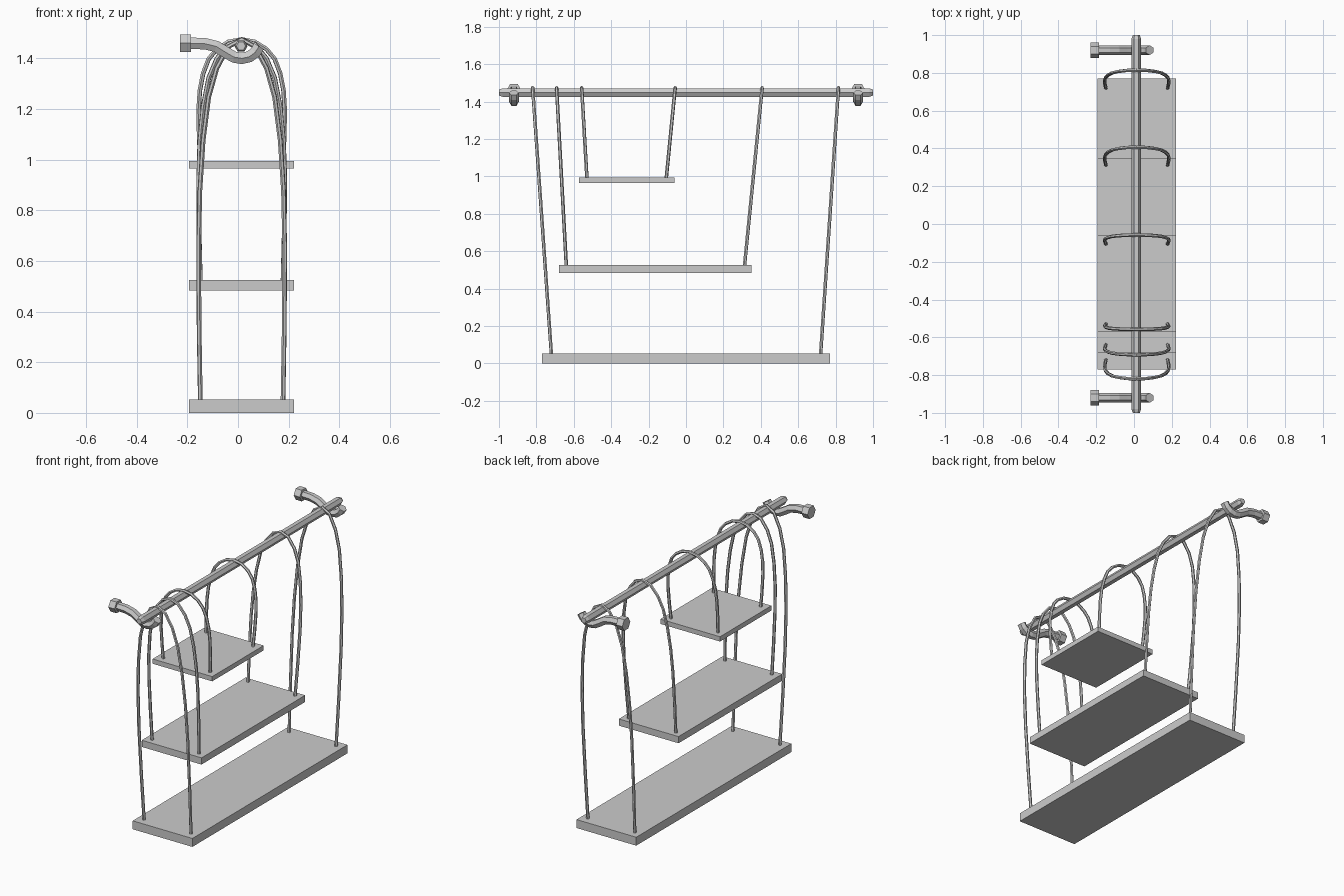
import bpy
from math import pi

if "Cube" in bpy.data.objects:
    bpy.data.objects.remove(bpy.data.objects["Cube"])

CX = 0.0145  # centre line of the shelves and ropes


def board(name, y0, y1, z0, z1):
    bpy.ops.mesh.primitive_cube_add(size=1, location=(CX, (y0 + y1) / 2, (z0 + z1) / 2))
    ob = bpy.context.object
    ob.name = name
    ob.scale = (0.415, y1 - y0, z1 - z0)


def tube(name, points, radius, res=1, tip=1.0):
    """Flat-faced swept tube; tip scales the end radii."""
    cu = bpy.data.curves.new(name, 'CURVE')
    cu.dimensions = '3D'
    cu.bevel_depth = radius
    cu.bevel_resolution = res
    cu.use_fill_caps = True
    sp = cu.splines.new('POLY')
    sp.points.add(len(points) - 1)
    for p, co in zip(sp.points, points):
        p.co = (*co, 1)
    sp.points[0].radius = sp.points[-1].radius = tip
    sp.use_smooth = False
    ob = bpy.data.objects.new(name, cu)
    bpy.context.collection.objects.link(ob)
    bpy.ops.object.select_all(action='DESELECT')
    ob.select_set(True)
    bpy.context.view_layer.objects.active = ob
    bpy.ops.object.convert(target='MESH')
    return bpy.context.object


# Rope arch: (half width, fraction of height) from foot to crown
ARCH = [(0.163, -0.01), (0.168, 0.2), (0.170, 0.42), (0.165, 0.58), (0.152, 0.72),
        (0.130, 0.84), (0.098, 0.92), (0.052, 0.98), (0.0, 1.0)]


def rope(name, y_foot, y_top, z_foot, z_top=1.474):
    half = [(w, y_foot + (y_top - y_foot) * t, z_foot + (z_top - z_foot) * t) for w, t in ARCH]
    pts = [(CX - w, y, z) for w, y, z in half]
    pts += [(CX + w, y, z) for w, y, z in reversed(half[:-1])]
    tube(name, pts, 0.0095)


# Shelves and their two ropes: y range, z range, (foot, crown) y per rope
shelves = [
    ("bottom", -0.77, 0.77, 0.0, 0.053, [(-0.72, -0.82), (0.72, 0.815)]),
    ("middle", -0.68, 0.35, 0.483, 0.525, [(-0.64, -0.692), (0.313, 0.407)]),
    ("top", -0.573, -0.062, 0.965, 0.995, [(-0.53, -0.558), (-0.105, -0.058)]),
]
for level, y0, y1, z0, z1, ropes in shelves:
    board(level + "_shelf", y0, y1, z0, z1)
    for i, (yf, yt) in enumerate(ropes):
        rope(f"{level}_rope_{i + 1}", yf, yt, z1)

# Hanging rod with chamfered ends
tube("hanging_rod", [(0.012, y, 1.448) for y in (-1.0, -0.98, 0.98, 1.0)], 0.026, 1, 0.7)

# Wall hooks with hexagonal heads
HOOK = [(-0.19, 1.459), (-0.13, 1.457), (-0.085, 1.446), (-0.045, 1.421), (-0.015, 1.404),
        (0.015, 1.399), (0.045, 1.406), (0.068, 1.423), (0.083, 1.447)]
for side, y in (("front", -0.92), ("back", 0.92)):
    tube(side + "_hook", [(x, y, z) for x, z in HOOK], 0.026)
    bpy.ops.mesh.primitive_cylinder_add(vertices=6, radius=0.0405, depth=0.043,
                                        location=(-0.2075, y, 1.459), rotation=(0, pi / 2, 0))
    head = bpy.context.object
    head.name = side + "_hook_head"
